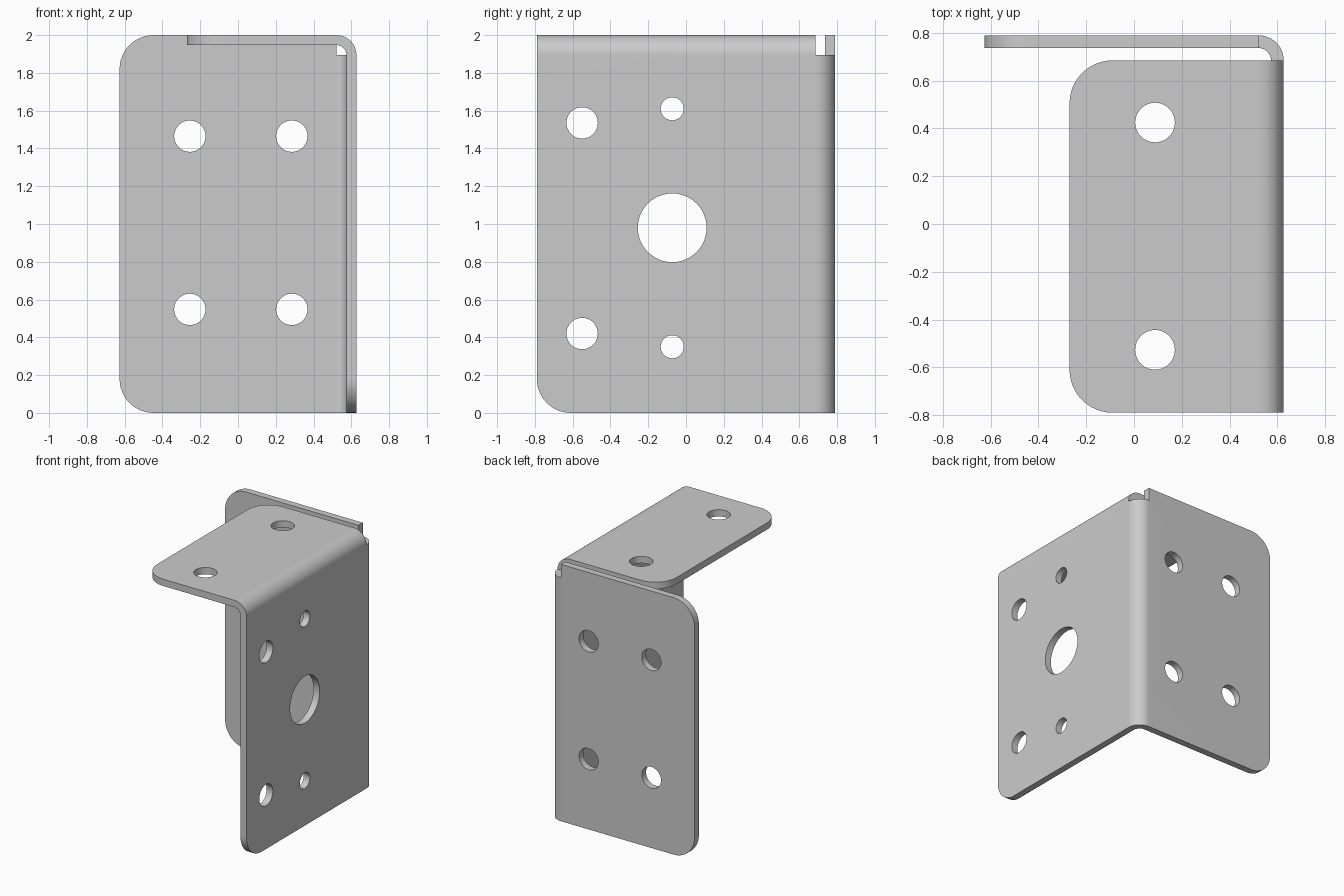
import bpy, bmesh, math
from mathutils import Vector

cube = bpy.data.objects.get("Cube")
if cube:
    bpy.data.objects.remove(cube, do_unlink=True)

X, Y, TOP = 0.627, 0.79, 2.0      # outer faces of the bracket
BEND, SHEET, CORNER = 0.105, 0.053, 0.18
XB, YB, ZB = X - BEND, Y - BEND, TOP - BEND   # where the bends begin
STEPS = 12

bm = bmesh.new()


def outline(corners):
    """Turn (u, v, radius) corners into a loop of points."""
    pts = []
    for i, (u, v, r) in enumerate(corners):
        c = Vector((u, v))
        if r == 0:
            pts.append(c)
            continue
        d1 = (Vector(corners[i - 1][:2]) - c).normalized()
        d2 = (Vector(corners[(i + 1) % len(corners)][:2]) - c).normalized()
        centre = c + r * (d1 + d2)
        for k in range(STEPS + 1):
            t = math.pi / 2 * k / STEPS
            pts.append(centre - r * (math.cos(t) * d2 + math.sin(t) * d1))
    return pts


def circle(u, v, r, n=48):
    return [Vector((u + r * math.cos(2 * math.pi * k / n),
                    v + r * math.sin(2 * math.pi * k / n))) for k in range(n)]


def plate(corners, holes, place, normal):
    """Fill an outline with round holes, placed in space."""
    edges = []
    for loop in [outline(corners)] + [circle(*h) for h in holes]:
        vs = [bm.verts.new(place(p.x, p.y)) for p in loop]
        edges += [bm.edges.new((vs[i - 1], vs[i])) for i in range(len(vs))]
    bmesh.ops.triangle_fill(bm, edges=edges, use_beauty=True, normal=normal)


def bend(start, end, place):
    """Quarter-round strip between two plates."""
    rows = []
    for k in range(STEPS + 1):
        t = math.pi / 2 * k / STEPS
        a, b = BEND * math.cos(t), BEND * math.sin(t)
        rows.append([bm.verts.new(place(a, b, s)) for s in (start, end)])
    for p, q in zip(rows, rows[1:]):
        bm.faces.new((p[0], p[1], q[1], q[0]))


# Side plate
plate([(-Y, 0, CORNER), (YB, 0, 0), (YB, ZB, 0), (-Y, ZB, 0)],
      [(-0.55, 1.535, 0.083), (-0.55, 0.42, 0.083), (-0.073, 1.61, 0.061),
       (-0.073, 0.35, 0.061), (-0.073, 0.98, 0.182)],
      lambda u, v: (X, u, v), (1, 0, 0))

# Back plate
plate([(-X, 0, CORNER), (XB, 0, 0), (XB, ZB, 0), (XB, TOP, 0), (-X, TOP, CORNER)],
      [(u, v, 0.083) for u in (-0.255, 0.285) for v in (0.548, 1.465)],
      lambda u, v: (u, Y, v), (0, 1, 0))

# Top flange
plate([(-0.27, -Y, CORNER), (XB, -Y, 0), (XB, YB, 0), (-0.27, YB, CORNER)],
      [(0.088, v, 0.083) for v in (-0.527, 0.425)],
      lambda u, v: (u, v, TOP), (0, 0, 1))

# Bends joining the side plate to the back plate and the flange
bend(0, ZB, lambda a, b, s: (XB + a, YB + b, s))
bend(-Y, YB, lambda a, b, s: (XB + a, s, ZB + b))

# Weld the sheet and turn it outward
bmesh.ops.remove_doubles(bm, verts=bm.verts[:], dist=0.0005)
bmesh.ops.recalc_face_normals(bm, faces=bm.faces[:])
bm.normal_update()
if sum(f.normal.x * f.calc_area() for f in bm.faces) < 0:
    bmesh.ops.reverse_faces(bm, faces=bm.faces[:])

mesh = bpy.data.meshes.new("angle_bracket")
bm.to_mesh(mesh)
bm.free()
bracket = bpy.data.objects.new("angle_bracket", mesh)
bpy.context.collection.objects.link(bracket)

# Plain grey metal
grey = bpy.data.materials.new("grey_metal")
grey.use_nodes = True
colour = (0.6, 0.6, 0.6, 1)
grey.diffuse_color = colour
grey.node_tree.nodes["Principled BSDF"].inputs["Base Color"].default_value = colour
mesh.materials.append(grey)

# Sheet thickness, inward from the outer faces
solid = bracket.modifiers.new("sheet_thickness", 'SOLIDIFY')
solid.thickness = SHEET
solid.offset = -1
solid.use_even_offset = True
solid.use_quality_normals = True

# Smooth bends and hole walls, sharp edges
bpy.ops.object.select_all(action='DESELECT')
bracket.select_set(True)
bpy.context.view_layer.objects.active = bracket
bpy.ops.object.modifier_apply(modifier=solid.name)
bpy.ops.object.shade_smooth_by_angle(angle=math.radians(30))
weighted = bracket.modifiers.new("flat_plates", 'WEIGHTED_NORMAL')
weighted.keep_sharp = True
